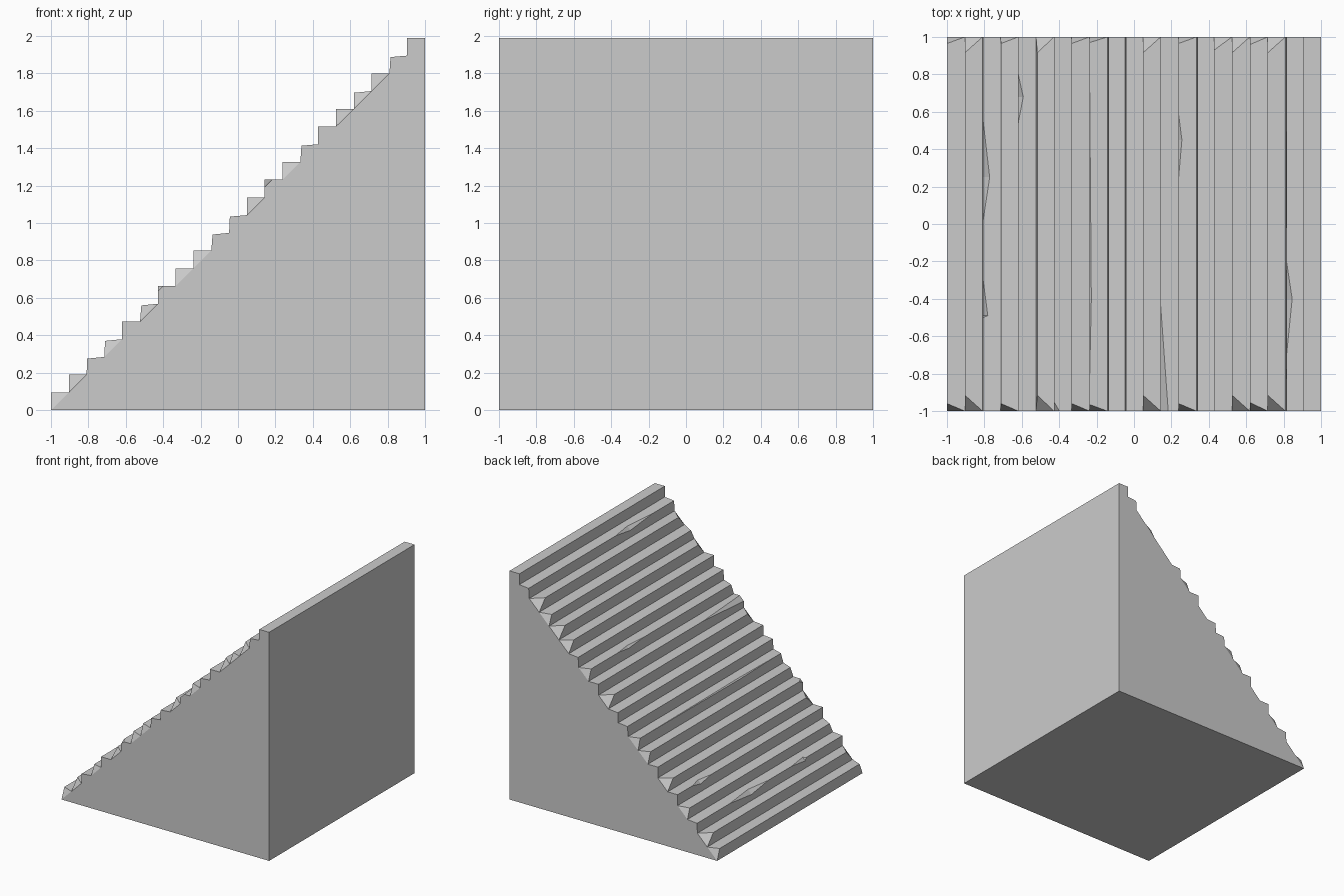
import bpy, bmesh

if "Cube" in bpy.data.objects:
    bpy.data.objects.remove(bpy.data.objects["Cube"])

N, W, H = 21, 2.0, 1.99
RUN, RISE = W / N, H / N

# step: (front corner chip, back corner chip) measured along the nosing
chips = {0: (.04, .035), 1: (.085, .085), 3: (.04, .035), 5: (.085, .085),
         7: (.04, .035), 8: (.035, .03), 11: (.085, .085), 13: (.04, .035),
         15: (0, .07), 16: (.085, .085), 17: (.045, .04), 18: (.085, .085)}
# step: dents along the nosing as (y start, y end, y deepest, depth)
dents = {2: [(-.5, -.3, -.49, .025), (.02, .55, .25, .035)],
         4: [(.54, .8, .68, .027)],
         6: [(-1, -.95, -1, .03)],
         8: [(-.87, .9, -.4, .01)],
         12: [(-1, -.44, -1, .04)],
         13: [(.24, .59, .45, .018)],
         19: [(-.7, -.2, -.4, .03)]}
# worn steps: nosing set back and dropped a little
worn = {2: (.003, .009), 3: (.003, .009), 5: (.007, .009), 9: (.007, .009),
        10: (.004, .008), 14: (.006, .008), 17: (.002, .009), 19: (.006, .008)}

bm = bmesh.new()


def face(points):
    pts = []
    for p in points:
        if p not in pts:
            pts.append(p)
    if len(pts) > 2:
        bm.faces.new([bm.verts.new(p) for p in pts])


def add_step(i):
    x0, z0 = -1 + i * RUN, i * RISE
    x1, z1 = x0 + RUN, z0 + RISE
    dx, dz = worn.get(i, (0, 0))
    nx, nz = x0 + dx, z1 - dz
    c0, c1 = chips.get(i, (0, 0))
    first, last = (nx, -1 + c0, nz), (nx, 1 - c1, nz)
    tread, riser = [first], [first]
    for ya, yb, ym, d in dents.get(i, []):
        a, b = (nx, ya, nz), (nx, yb, nz)
        t, r = (nx + d, ym, nz), (nx, ym, nz - d)
        if ya == -1:                       # dent running out at the front end
            tread, riser = [t, b], [r, b]
        else:
            tread += [a, t, b]
            riser += [a, r, b]
            face([a, t, r])
        face([t, b, r])
    tread.append(last)
    riser.append(last)
    # tread, riser and the two end triangles
    face([(x1, -1, z1)] + tread + [(x1, 1, z1)])
    face([(x0, -1, z0)] + riser + [(x0, 1, z0)])
    face([(x0, -1, z0), riser[0], tread[0], (x1, -1, z1)])
    face([(x0, 1, z0), last, (x1, 1, z1)])


for i in range(N):
    add_step(i)

# solid wedge below the steps: sides, base and back wall
line = [(-1 + i * RUN, i * RISE) for i in range(N + 1)]
for y in (-1, 1):
    face([(x, y, z) for x, z in line] + [(line[-1][0], y, 0)])
xe, ze = line[-1]
face([(-1, -1, 0), (xe, -1, 0), (xe, 1, 0), (-1, 1, 0)])
face([(xe, -1, 0), (xe, -1, ze), (xe, 1, ze), (xe, 1, 0)])

bmesh.ops.remove_doubles(bm, verts=bm.verts, dist=1e-4)
bmesh.ops.recalc_face_normals(bm, faces=bm.faces)
mesh = bpy.data.meshes.new("stone_staircase")
bm.to_mesh(mesh)
bm.free()
bpy.context.collection.objects.link(bpy.data.objects.new("stone_staircase", mesh))
